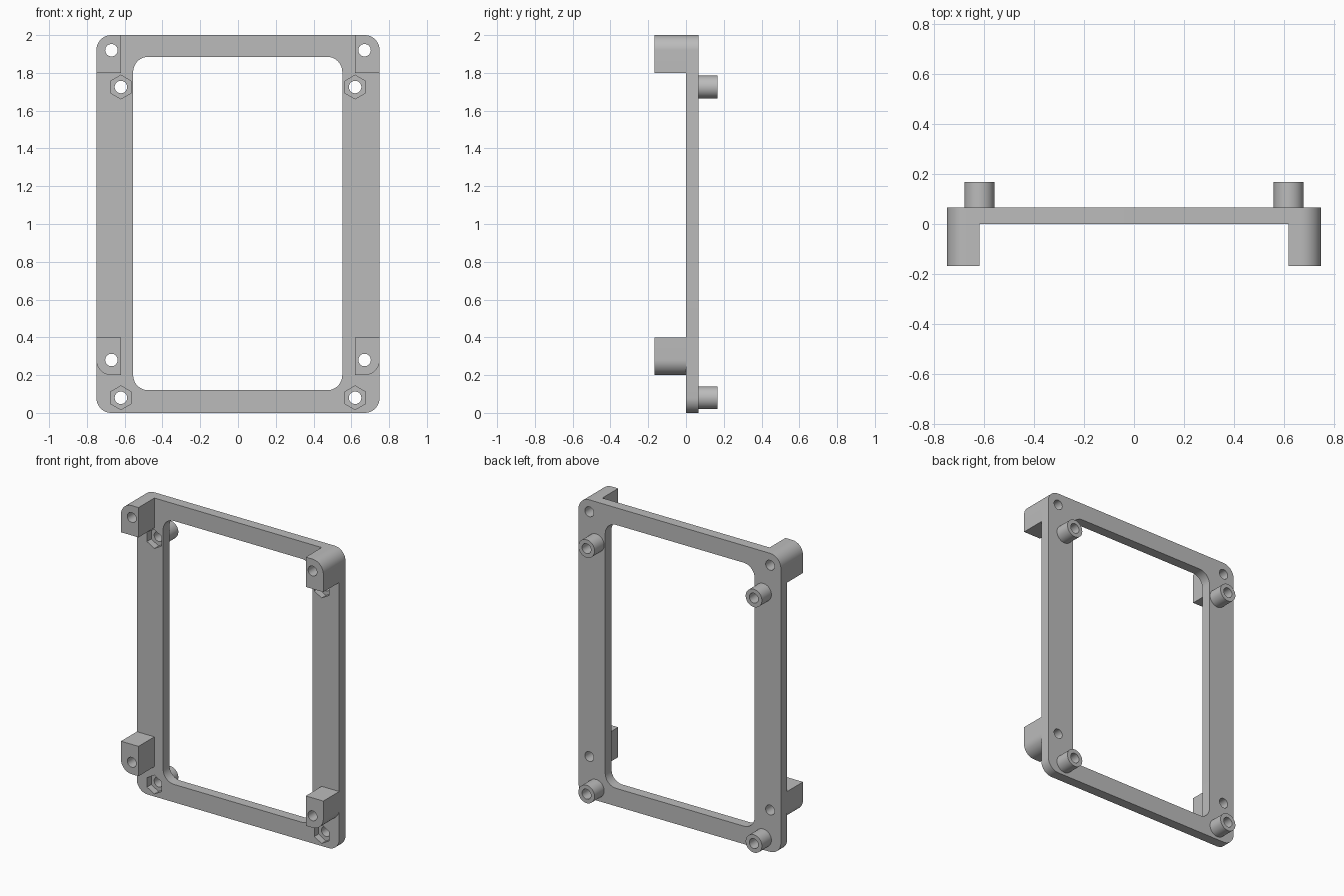
import bpy, bmesh
from math import sin, cos, pi, radians

cube = bpy.data.objects.get("Cube")
if cube:
    bpy.data.objects.remove(cube, do_unlink=True)

gray = bpy.data.materials.new("plain gray")
gray.use_nodes = True
COLOR = (0.5, 0.5, 0.5, 1)
gray.diffuse_color = COLOR
gray.node_tree.nodes["Principled BSDF"].inputs["Base Color"].default_value = COLOR

FRONT, FACE, BACK, TIP = -0.168, 0.0, 0.067, 0.168   # depth levels
BOLT_X, NUT_X, HOLE_R = 0.67, 0.62, 0.033
CORNER_R = 0.08


def ring(x, z, r, n, turn=0.0):
    """Regular polygon in the XZ plane."""
    return [(x + r * cos(2 * pi * i / n + turn), z + r * sin(2 * pi * i / n + turn)) for i in range(n)]


def rounded(x0, x1, z0, z1, radii, steps=12):
    """Rectangle with radii for top right, top left, bottom left, bottom right."""
    points = []
    corners = [(x1, z1, -1, -1), (x0, z1, 1, -1), (x0, z0, 1, 1), (x1, z0, -1, 1)]
    for k, ((x, z, sx, sz), r) in enumerate(zip(corners, radii)):
        if r == 0:
            points.append((x, z))
            continue
        for i in range(steps + 1):
            a = (k + i / steps) * pi / 2
            points.append((x + sx * r + r * cos(a), z + sz * r + r * sin(a)))
    return points


def prism(name, outline, y0, y1):
    """Extrude an XZ outline along Y."""
    bm = bmesh.new()
    face = bm.faces.new([bm.verts.new((x, y0, z)) for x, z in outline])
    side = bmesh.ops.extrude_face_region(bm, geom=[face])["geom"]
    bmesh.ops.translate(bm, vec=(0, y1 - y0, 0), verts=[g for g in side if isinstance(g, bmesh.types.BMVert)])
    bmesh.ops.recalc_face_normals(bm, faces=bm.faces)
    mesh = bpy.data.meshes.new(name)
    bm.to_mesh(mesh)
    bm.free()
    mesh.materials.append(gray)
    ob = bpy.data.objects.new(name, mesh)
    bpy.context.collection.objects.link(ob)
    return ob


def select(ob):
    bpy.ops.object.select_all(action="DESELECT")
    ob.select_set(True)
    bpy.context.view_layer.objects.active = ob


def cut(ob, outline, y0, y1):
    """Cut a prism out of an object."""
    cutter = prism("cutter", outline, y0, y1)
    cutter.hide_render = True
    mod = ob.modifiers.new("cut", "BOOLEAN")
    mod.operation, mod.solver, mod.object = "DIFFERENCE", "EXACT", cutter
    select(ob)
    bpy.ops.object.modifier_apply(modifier=mod.name)
    bpy.data.objects.remove(cutter, do_unlink=True)


def finish(ob):
    select(ob)
    bpy.ops.object.shade_smooth_by_angle(angle=radians(30))


# Flat frame with a rounded window
frame = prism("frame", rounded(-0.75, 0.75, 0, 2, [CORNER_R] * 4), FACE, BACK)
cut(frame, rounded(-0.555, 0.552, 0.12, 1.885, [CORNER_R] * 4), -1, 1)

for side, sx in (("left", 1), ("right", -1)):
    for level, bolt_z, nut_z, z0 in (("top", 1.92, 1.725, 1.8), ("bottom", 0.28, 0.08, 0.2)):
        bolt = ring(sx * BOLT_X, bolt_z, HOLE_R, 32)
        screw = ring(sx * NUT_X, nut_z, HOLE_R, 32)
        cut(frame, bolt, -1, 1)
        cut(frame, screw, -1, 1)
        # Hexagonal nut pocket in the front face
        cut(frame, ring(sx * NUT_X, nut_z, 0.063, 6, pi / 2), -1, 0.045)

        # Front mounting block, rounded at its outer corner
        x0, x1 = sorted((sx * 0.62, sx * 0.75))
        radii = [0] * 4
        radii[{("top", 1): 0, ("top", -1): 1, ("bottom", -1): 2, ("bottom", 1): 3}[level, sx]] = CORNER_R
        block = prism(f"{level}_{side}_block", rounded(x0, x1, z0, z0 + 0.2, radii), FRONT, FACE)
        cut(block, bolt, -1, 1)
        finish(block)

        # Rear tubular standoff
        standoff = prism(f"{level}_{side}_standoff", ring(sx * NUT_X, nut_z, 0.06, 48), BACK, TIP)
        cut(standoff, screw, -1, 1)
        finish(standoff)

finish(frame)
